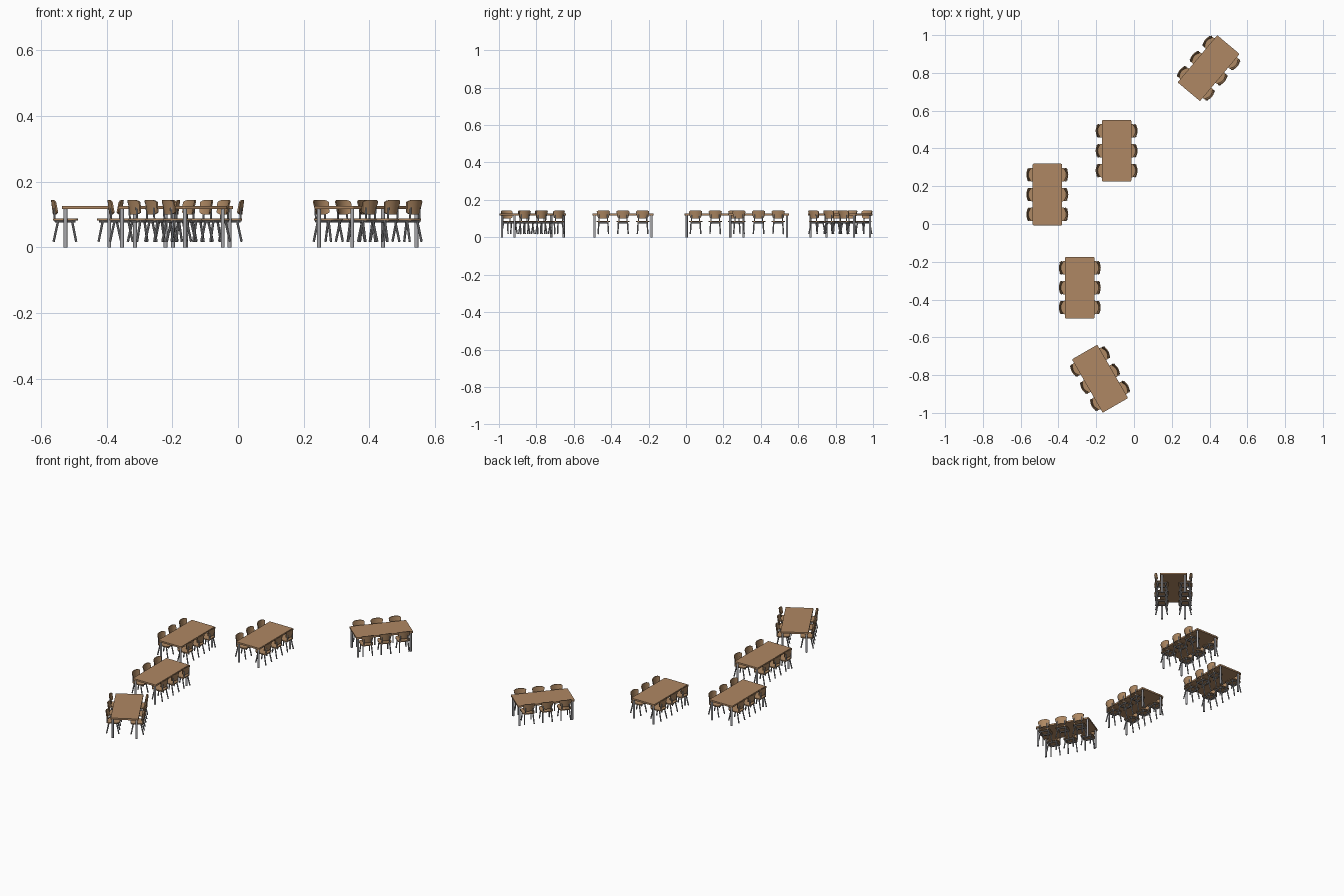
import bpy, bmesh, math
from mathutils import Matrix, Vector

if "Cube" in bpy.data.objects:
    bpy.data.objects.remove(bpy.data.objects["Cube"])


def material(name, rgb):
    m = bpy.data.materials.new(name)
    m.diffuse_color = (*rgb, 1)
    m.use_nodes = True
    m.node_tree.nodes["Principled BSDF"].inputs["Base Color"].default_value = m.diffuse_color
    return m


TABLE_WOOD = material("table wood", (0.43, 0.245, 0.125))
CHAIR_WOOD = material("chair wood", (0.43, 0.25, 0.125))
TABLE_METAL = material("light grey metal", (0.40, 0.40, 0.42))
CHAIR_METAL = material("grey metal", (0.32, 0.32, 0.335))


def finish(bm, name, mat, smooth=True):
    bmesh.ops.recalc_face_normals(bm, faces=bm.faces)
    for f in bm.faces:
        f.smooth = smooth
    for e in bm.edges:
        if len(e.link_faces) == 2 and e.calc_face_angle() > math.radians(35):
            e.smooth = False
    me = bpy.data.meshes.new(name)
    bm.to_mesh(me)
    bm.free()
    me.materials.append(mat)
    return me


def tube(bm, a, b, r, sides=10):
    a, b = Vector(a), Vector(b)
    d = b - a
    m = Matrix.Translation((a + b) / 2) @ d.to_track_quat('Z', 'Y').to_matrix().to_4x4()
    bmesh.ops.create_cone(bm, cap_ends=True, segments=sides, radius1=r, radius2=r,
                          depth=d.length, matrix=m)


def slab(bm, outline, z0, z1):
    f = bm.faces.new([bm.verts.new((x, y, z0)) for x, y in outline])
    ext = bmesh.ops.extrude_face_region(bm, geom=[f])
    for v in ext["geom"]:
        if isinstance(v, bmesh.types.BMVert):
            v.co.z = z1


def superellipse(cx, a, b, p, n):
    pts = []
    for i in range(n):
        t = 2 * math.pi * (i + 0.5) / n
        c, s = math.cos(t), math.sin(t)
        pts.append((cx + a * math.copysign(abs(c) ** (2 / p), c),
                    b * math.copysign(abs(s) ** (2 / p), s)))
    return pts


W, L = 0.0775, 0.163   # half width and half length of the table

# Table top with slightly softened corners
bm = bmesh.new()
slab(bm, [(-W, -L), (W, -L), (W, L), (-W, L)], 0.116, 0.126)
corners = [e for e in bm.edges if abs(e.verts[0].co.z - e.verts[1].co.z) > 0.005]
bmesh.ops.bevel(bm, geom=corners, offset=0.005, segments=3, profile=0.5, affect='EDGES')
top_mesh = finish(bm, "table_top", TABLE_WOOD)

# Four round table legs
bm = bmesh.new()
for sx in (-1, 1):
    for sy in (-1, 1):
        x, y = sx * (W - 0.011), sy * (L - 0.011)
        tube(bm, (x, y, 0), (x, y, 0.116), 0.006, 14)
table_legs_mesh = finish(bm, "table_legs", TABLE_METAL)

# Chair seat, back towards +x
bm = bmesh.new()
slab(bm, superellipse(0.067, 0.038, 0.036, 4, 28), 0.081, 0.087)
seat_mesh = finish(bm, "chair_seat", CHAIR_WOOD)

# Curved, leaning backrest with rounded corners, narrower at the bottom
bm = bmesh.new()
NS, NT, TH = 12, 4, 0.005


def back_point(i, j, off):
    s, t = 2 * i / NS - 1, 2 * j / NT - 1
    h = 0.0225 * (1 - 0.3 * abs(s) ** 5)
    half = 0.0325 + 0.003 * t
    return (0.103 - 0.011 * s * s + 0.003 * t + off, half * s, 0.122 + h * t)


grids = [[[bm.verts.new(back_point(i, j, off)) for j in range(NT + 1)]
          for i in range(NS + 1)] for off in (0, TH)]
for g in grids:
    for i in range(NS):
        for j in range(NT):
            bm.faces.new((g[i][j], g[i + 1][j], g[i + 1][j + 1], g[i][j + 1]))
rim = [(i, 0) for i in range(NS)] + [(NS, j) for j in range(NT)] + \
      [(i, NT) for i in range(NS, 0, -1)] + [(0, j) for j in range(NT, 0, -1)]
for k, (i, j) in enumerate(rim):
    m, n = rim[(k + 1) % len(rim)]
    bm.faces.new((grids[0][i][j], grids[0][m][n], grids[1][m][n], grids[1][i][j]))
back_mesh = finish(bm, "chair_backrest", CHAIR_WOOD)

# Splayed chair legs, under-seat rails and backrest posts
bm = bmesh.new()
for s in (-1, 1):
    tube(bm, (0.047, s * 0.024, 0.081), (0.034, s * 0.028, 0.017), 0.0037)
    tube(bm, (0.089, s * 0.024, 0.081), (0.103, s * 0.028, 0.017), 0.0037)
    tube(bm, (0.036, s * 0.024, 0.079), (0.099, s * 0.024, 0.079), 0.003)
    tube(bm, (0.099, s * 0.022, 0.079), (0.101, s * 0.022, 0.122), 0.003)
finish_rails = (0.047, 0.089)
for x in finish_rails:
    tube(bm, (x, -0.024, 0.078), (x, 0.024, 0.078), 0.003)
frame_mesh = finish(bm, "chair_frame", CHAIR_METAL)


def place(me, name, matrix):
    ob = bpy.data.objects.new(name, me)
    ob.matrix_world = matrix
    bpy.context.collection.objects.link(ob)


# Table groups: x, y, turn in degrees
GROUPS = [(0.395, 0.825, -40), (-0.092, 0.388, 0), (-0.459, 0.156, 0),
          (-0.287, -0.337, 0), (-0.18, -0.819, 30)]
for gx, gy, turn in GROUPS:
    base = Matrix.Translation((gx, gy, 0)) @ Matrix.Rotation(math.radians(turn), 4, 'Z')
    place(top_mesh, "table_top", base)
    place(table_legs_mesh, "table_legs", base)
    for side in (0, math.pi):
        for dy in (-0.105, 0, 0.105):
            m = base @ Matrix.Translation((0, dy, 0)) @ Matrix.Rotation(side, 4, 'Z')
            place(seat_mesh, "chair_seat", m)
            place(back_mesh, "chair_backrest", m)
            place(frame_mesh, "chair_frame", m)
